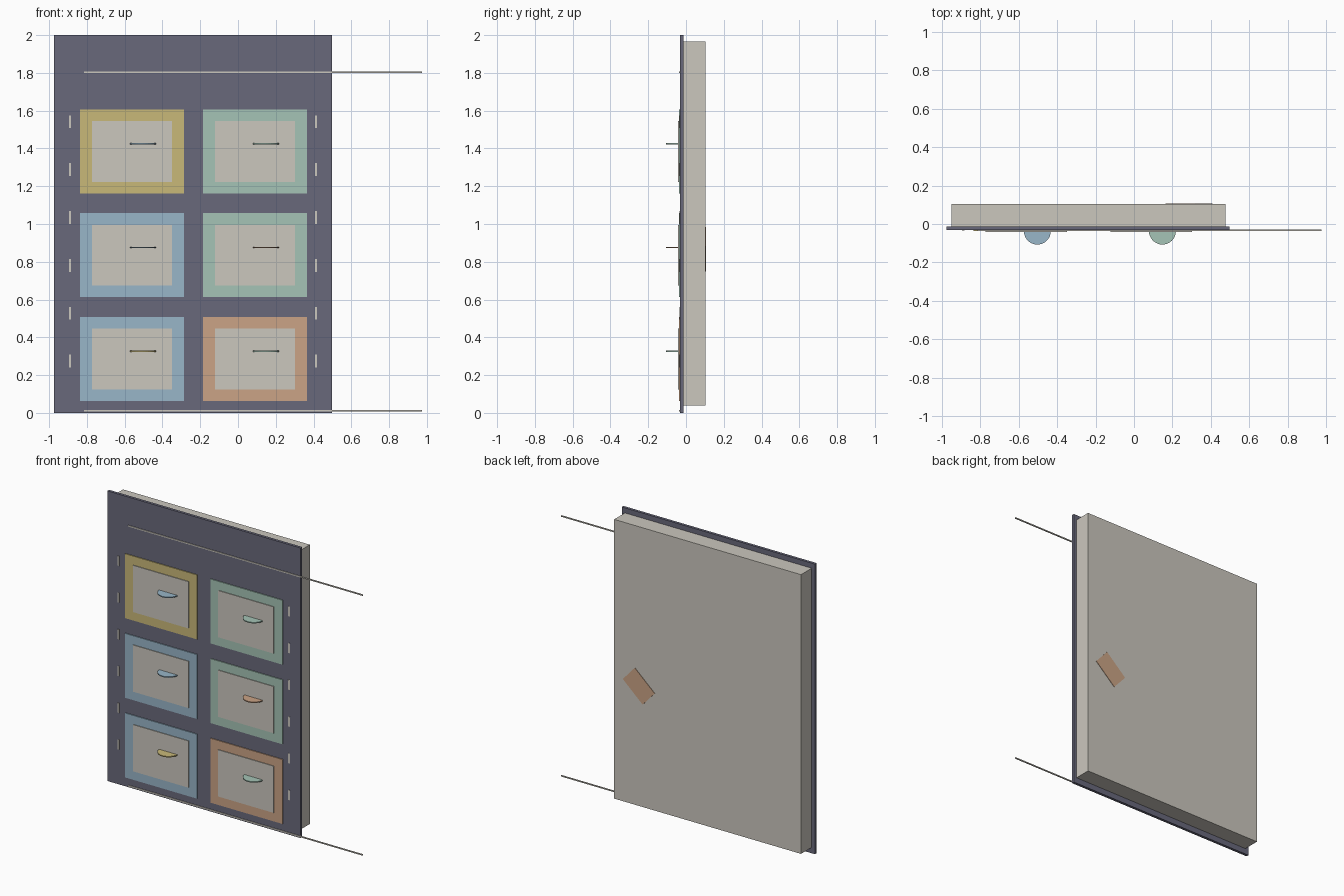
import bpy, bmesh, math

if "Cube" in bpy.data.objects:
    bpy.data.objects.remove(bpy.data.objects["Cube"])


def material(name, rgb):
    m = bpy.data.materials.new(name)
    lin = [((c / 255 + 0.055) / 1.055) ** 2.4 for c in rgb]
    m.diffuse_color = (*lin, 1)
    m.use_nodes = True
    m.node_tree.nodes["Principled BSDF"].inputs["Base Color"].default_value = m.diffuse_color
    return m


BEIGE = material("beige", (203, 199, 190))
SLATE = material("slate", (105, 105, 123))
YELLOW = material("yellow", (201, 185, 121))
GREEN = material("green", (165, 196, 182))
BLUE = material("blue", (152, 182, 200))
ORANGE = material("orange", (203, 164, 134))


def finish(bm, name, mat):
    bmesh.ops.recalc_face_normals(bm, faces=bm.faces)
    me = bpy.data.meshes.new(name)
    bm.to_mesh(me)
    bm.free()
    me.materials.append(mat)
    ob = bpy.data.objects.new(name, me)
    bpy.context.collection.objects.link(ob)
    return ob


def box(name, mat, x, y, z, angle=0):
    """Box from (min, max) ranges, optionally turned about its y axis."""
    bm = bmesh.new()
    bmesh.ops.create_cube(bm, size=1)
    for v in bm.verts:
        v.co.x *= x[1] - x[0]
        v.co.y *= y[1] - y[0]
        v.co.z *= z[1] - z[0]
    ob = finish(bm, name, mat)
    ob.location = [(r[0] + r[1]) / 2 for r in (x, y, z)]
    ob.rotation_euler.y = angle
    return ob


def half_disc(name, mat, cx, y, cz, radius, thick, sides=16):
    """Flat horizontal half disc bulging towards the front."""
    bm = bmesh.new()
    ring = [bm.verts.new((cx + radius * math.cos(math.pi * i / sides),
                          y - radius * math.sin(math.pi * i / sides),
                          cz - thick / 2)) for i in range(sides + 1)]
    face = bm.faces.new(ring)
    ext = bmesh.ops.extrude_face_region(bm, geom=[face])
    for v in ext["geom"]:
        if isinstance(v, bmesh.types.BMVert):
            v.co.z += thick
    return finish(bm, name, mat)


# cabinet body and front board
box("cabinet_body", BEIGE, (-0.95, 0.475), (-0.012, 0.104), (0.04, 1.965))
box("front_board", SLATE, (-0.975, 0.498), (-0.031, -0.012), (0, 2))

# long thin rails that run past the right edge
for name, z in (("upper_rail", 1.803), ("lower_rail", 0.012)):
    box(name, BEIGE, (-0.815, 0.975), (-0.036, -0.029), (z - 0.004, z + 0.004))

# drawers: coloured surround, raised beige panel, half-disc pull
surrounds = [(YELLOW, GREEN), (BLUE, GREEN), (BLUE, ORANGE)]
pulls = [(BLUE, GREEN), (BLUE, ORANGE), (YELLOW, GREEN)]
for row in range(3):
    cz = 1.384 - 0.549 * row
    for col, cx in enumerate((-0.561, 0.09)):
        tag = f"_{row + 1}_{col + 1}"
        box("drawer_surround" + tag, surrounds[row][col],
            (cx - 0.275, cx + 0.275), (-0.037, -0.031), (cz - 0.222, cz + 0.222))
        box("drawer_panel" + tag, BEIGE,
            (cx - 0.212, cx + 0.212), (-0.042, -0.036), (cz - 0.161, cz + 0.161))
        half_disc("drawer_pull" + tag, pulls[row][col],
                  cx + 0.058, -0.037, cz + 0.041, 0.07, 0.007)

# small upright dashes down both margins
for side, x in (("left", -0.889), ("right", 0.413)):
    for i in range(6):
        z = 1.541 - 0.2533 * i
        box(f"{side}_dash_{i + 1}", BEIGE, (x - 0.006, x + 0.006),
            (-0.034, -0.030), (z - 0.034, z + 0.034))

# tilted label on the back
box("back_label", ORANGE, (0.286 - 0.102, 0.286 + 0.102), (0.102, 0.107),
    (0.866 - 0.068, 0.866 + 0.068), -math.radians(42))
